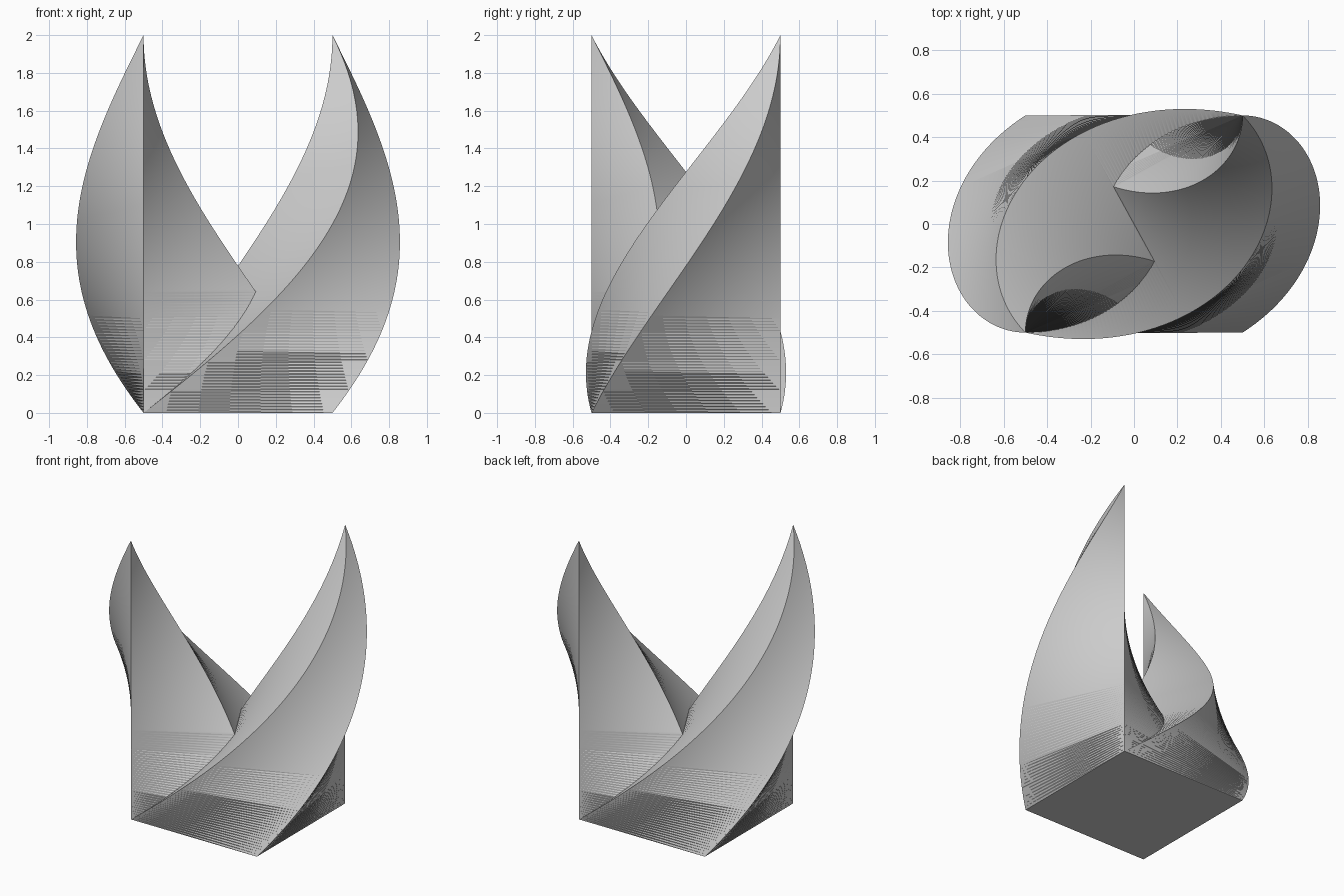
import bpy, bmesh
from math import pi, radians
from mathutils import Matrix, Vector

cube = bpy.data.objects.get("Cube")
if cube:
    bpy.data.objects.remove(cube, do_unlink=True)

HEIGHT = 2.0
LAYERS = 128

grey = bpy.data.materials.new("light grey")
grey.use_nodes = True
colour = (0.6, 0.6, 0.6, 1)
grey.diffuse_color = colour
grey.node_tree.nodes["Principled BSDF"].inputs["Base Color"].default_value = colour


def twisted_horn(name, turn):
    """Square that shrinks to one fixed corner while turning a quarter turn."""
    bm = bmesh.new()
    pivot = Vector((0.5, 0.5, 0))
    arms = [Vector(p) for p in ((0, 0, 0), (-1, 0, 0), (-1, -1, 0), (0, -1, 0))]
    rings = []
    for i in range(LAYERS):
        t = i / LAYERS
        rot = Matrix.Rotation(t * pi / 2, 3, 'Z')
        lift = Vector((0, 0, HEIGHT * t))
        rings.append([bm.verts.new(pivot + lift + rot @ a * (1 - t)) for a in arms])
    tip = bm.verts.new(pivot + Vector((0, 0, HEIGHT)))

    # base, sides and pointed end
    bm.faces.new(rings[0][::-1])
    for low, high in zip(rings, rings[1:]):
        for k in range(4):
            n = (k + 1) % 4
            bm.faces.new((low[k], low[n], high[n], high[k]))
    for k in range(4):
        bm.faces.new((rings[-1][k], rings[-1][(k + 1) % 4], tip))

    bmesh.ops.rotate(bm, verts=bm.verts, matrix=Matrix.Rotation(turn, 3, 'Z'))
    bmesh.ops.triangulate(bm, faces=bm.faces)
    bmesh.ops.recalc_face_normals(bm, faces=bm.faces)
    mesh = bpy.data.meshes.new(name)
    bm.to_mesh(mesh)
    bm.free()
    mesh.materials.append(grey)
    obj = bpy.data.objects.new(name, mesh)
    bpy.context.collection.objects.link(obj)
    return obj


# two opposite horns merged into one body
body = twisted_horn("twin_horn_body", 0)
other = twisted_horn("opposite_horn", pi)
union = body.modifiers.new("merge", 'BOOLEAN')
union.operation = 'UNION'
union.solver = 'EXACT'
union.object = other

bpy.ops.object.select_all(action='DESELECT')
body.select_set(True)
bpy.context.view_layer.objects.active = body
bpy.ops.object.modifier_apply(modifier=union.name)
bpy.data.objects.remove(other, do_unlink=True)
bpy.ops.object.shade_smooth_by_angle(angle=radians(30))
